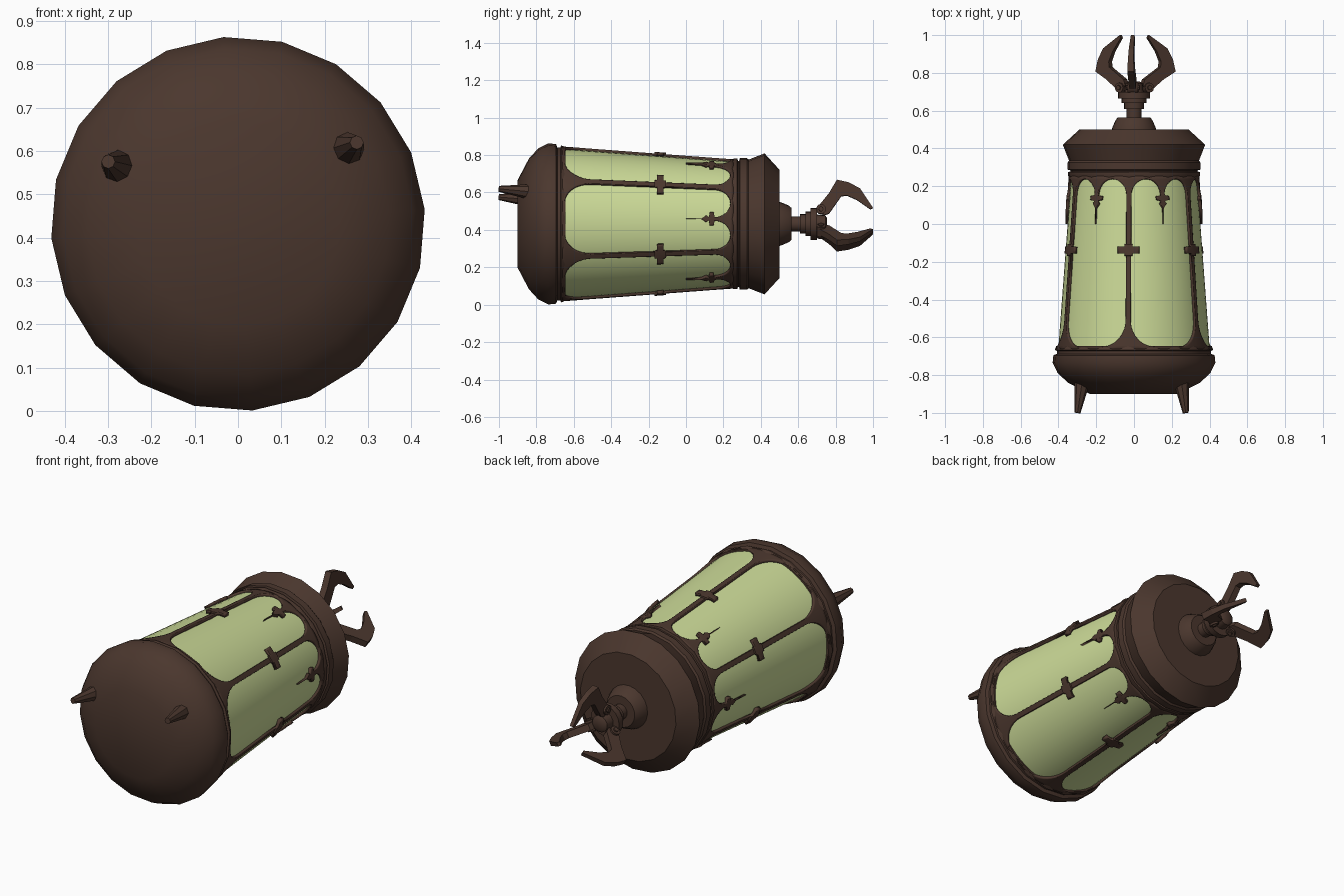
import bpy, bmesh, math
from mathutils import Vector

if "Cube" in bpy.data.objects:
    bpy.data.objects.remove(bpy.data.objects["Cube"])

ZC = 0.432                      # height of the lantern axis (axis runs along y)
PH = math.radians(4.4)          # whole lantern is rolled a little
SEC = math.pi / 3               # six panels


def material(name, col):
    m = bpy.data.materials.new(name)
    m.diffuse_color = (*col, 1)
    m.use_nodes = True
    m.node_tree.nodes["Principled BSDF"].inputs["Base Color"].default_value = m.diffuse_color
    return m


BROWN = material("dark_bronze", (0.070, 0.038, 0.027))
GLASS = material("pale_green_glass", (0.60, 0.70, 0.31))


def polar(r, ang, y):
    return Vector((r * math.cos(ang), y, ZC + r * math.sin(ang)))


def finish(name, bm, mat, angle=35, fix=True):
    if fix:
        bmesh.ops.recalc_face_normals(bm, faces=bm.faces)
    me = bpy.data.meshes.new(name)
    bm.to_mesh(me)
    bm.free()
    me.materials.append(mat)
    ob = bpy.data.objects.new(name, me)
    bpy.context.collection.objects.link(ob)
    bpy.ops.object.select_all(action='DESELECT')
    ob.select_set(True)
    bpy.context.view_layer.objects.active = ob
    if angle:
        bpy.ops.object.shade_smooth_by_angle(angle=math.radians(angle))
    return ob


def revolve(name, prof, n, mat, angle=35):
    """Closed solid turned round the y axis from (y, radius) points."""
    bm = bmesh.new()
    rings = [[bm.verts.new(polar(r, PH + 2 * math.pi * i / n, y)) for i in range(n)]
             for y, r in prof]
    for a, b in zip(rings, rings[1:]):
        for i in range(n):
            j = (i + 1) % n
            bm.faces.new((a[i], a[j], b[j], b[i]))
    bm.faces.new(rings[0])
    bm.faces.new(rings[-1])
    return finish(name, bm, mat, angle)


# Base cap, top cap, and stepped neck
revolve("base_cap", [(-.90, .235), (-.84, .35), (-.79, .405), (-.735, .432), (-.695, .428),
                     (-.688, .41), (-.672, .41), (-.667, .421), (-.645, .412), (-.645, .36)], 20, BROWN)
revolve("top_cap", [(.24, .31), (.245, .345), (.255, .350), (.274, .350), (.278, .338), (.284, .338),
                    (.288, .353), (.325, .353), (.335, .345), (.42, .378), (.50, .29)], 20, BROWN)
revolve("neck_flange", [(.49, .12), (.51, .115), (.55, .098), (.565, .085), (.565, .03)], 20, BROWN)
revolve("neck_steps", [(.55, .04), (.61, .04), (.61, .052), (.64, .052), (.64, .066), (.665, .066),
                       (.665, .086), (.70, .086), (.70, .05), (.745, .045), (.755, .03)], 16, BROWN)


# Glass cone
def cone_r(y):
    return .413 - (y + .647) * .075


revolve("glass", [(-.66, cone_r(-.66) - .013), (.26, cone_r(.26) - .013)], 60, GLASS)


# Frame: openings are described by how far the metal reaches at each y
PENDANT = [(.083, .001), (.108, .018), (.122, .009), (.128, .036), (.148, .036), (.153, .010)]


def reach(y):
    """Half width of the centre pendant, and where the side bar starts."""
    full = cone_r(y) * SEC / 2
    edge = full - .0135
    if y < -.65:
        return 0, 0
    if y < -.51:                                   # rounded corner at the base
        t = (-.51 - y) / .14
        return 0, edge - .13 * (1 - math.sqrt(max(0, 1 - t * t)))
    if -.155 <= y <= -.12:                         # cross arms
        return 0, full - .057
    if -.168 <= y <= -.107:                        # cross shoulders
        return 0, full - .021
    if y < PENDANT[0][0]:
        return 0, edge
    for (y0, w0), (y1, w1) in zip(PENDANT, PENDANT[1:]):
        if y <= y1:
            return w0 + (w1 - w0) * (y - y0) / (y1 - y0), edge
    c, h = (.010 + edge) / 2, (edge - .010) / 2    # twin lobes at the top
    t = min(1, max(0, (y - .155) / .083))
    k = math.sqrt(1 - t * t)
    return c - h * k, c + h * k


rows = [-.668, -.6505] + [-.51 - .14 * math.cos(i * math.pi / 20) for i in range(11)]
rows += [-.4, -.28, -.169, -.168, -.156, -.155, -.12, -.119, -.107, -.106, 0]
rows += [p[0] for p in PENDANT] + [.155 + .083 * math.sin(i * math.pi / 18) for i in range(1, 10)] + [.255]

bm = bmesh.new()


def strip(th0, s, cols, span, lift):
    grid = []
    for y in rows:
        a, b = span(y)
        r = cone_r(y)
        grid.append([(polar(r + lift(y), th0 + s * (a + (b - a) * i / cols) / r, y), b - a)
                     for i in range(cols + 1)])
    for p, q in zip(grid, grid[1:]):
        if max(p[0][1], q[0][1]) < 1e-4:
            continue
        for i in range(cols):
            vs = [bm.verts.new(v[0]) for v in (p[i], p[i + 1], q[i + 1], q[i])]
            f = bm.faces.new(vs)
            f.normal_update()
            c = f.calc_center_median()
            if f.normal.dot(Vector((c.x, 0, c.z - ZC))) < 0:
                f.normal_flip()


for k in range(6):
    for s in (1, -1):
        th = PH + k * SEC
        strip(th, s, 5, lambda y: (reach(y)[1], cone_r(y) * SEC / 2),
              lambda y: .008 if -.168 <= y <= -.107 else 0)
        strip(th, s, 4, lambda y: (0, reach(y)[0]),
              lambda y: .004 if .07 < y < .16 else 0)
bmesh.ops.remove_doubles(bm, verts=bm.verts, dist=.0002)
bmesh.ops.dissolve_degenerate(bm, edges=bm.edges, dist=.0001)
frame = finish("window_frame", bm, BROWN, 30, fix=False)
mod = frame.modifiers.new("thickness", 'SOLIDIFY')
mod.thickness = .018
mod.offset = -1


# Two short feet on the base
def taper(name, p0, r0, p1, r1, n):
    bm = bmesh.new()
    d = p1 - p0
    bmesh.ops.create_cone(bm, cap_ends=True, segments=n, radius1=r0, radius2=r1, depth=d.length)
    bmesh.ops.rotate(bm, verts=bm.verts, matrix=d.to_track_quat('Z', 'Y').to_matrix())
    bmesh.ops.translate(bm, verts=bm.verts, vec=(p0 + p1) / 2)
    return finish(name, bm, BROWN, 30)


for i, deg in enumerate((34.4, 154.4)):
    a = math.radians(deg)
    taper(f"foot_{i + 1}", polar(.298, a, -.80), .046, polar(.332, a, -1.0), .016, 8)

# Three hooked claws with hinge lugs and pins
CLAW = [(.70, .085), (.725, .115), (.765, .165), (.807, .236), (.87, .222), (.93, .19), (1.0, .085),
        (.985, .078), (.914, .128), (.86, .152), (.83, .148), (.765, .055), (.735, .045)]
for i, deg in enumerate((94.4, 214.4, 334.4)):
    a = math.radians(deg)
    side = Vector((-math.sin(a), 0, math.cos(a)))
    bm = bmesh.new()
    layers = []
    for s in (1, -1):
        layers.append([bm.verts.new(polar(r, a, y) + side * s * (.018 - .008 * max(0, y - .8) / .2))
                       for y, r in CLAW])
    n = len(CLAW)
    for j in range(n):
        m = (j + 1) % n
        bm.faces.new((layers[0][j], layers[0][m], layers[1][m], layers[1][j]))
    for layer in layers:
        bm.faces.new(layer)
    finish(f"claw_{i + 1}", bm, BROWN, 0)
    hinge = polar(.078, a, .722)
    taper(f"hinge_{i + 1}", hinge - side * .028, .026, hinge + side * .028, .026, 12)
    taper(f"hinge_pin_{i + 1}", hinge - side * .036, .013, hinge + side * .036, .013, 8)
